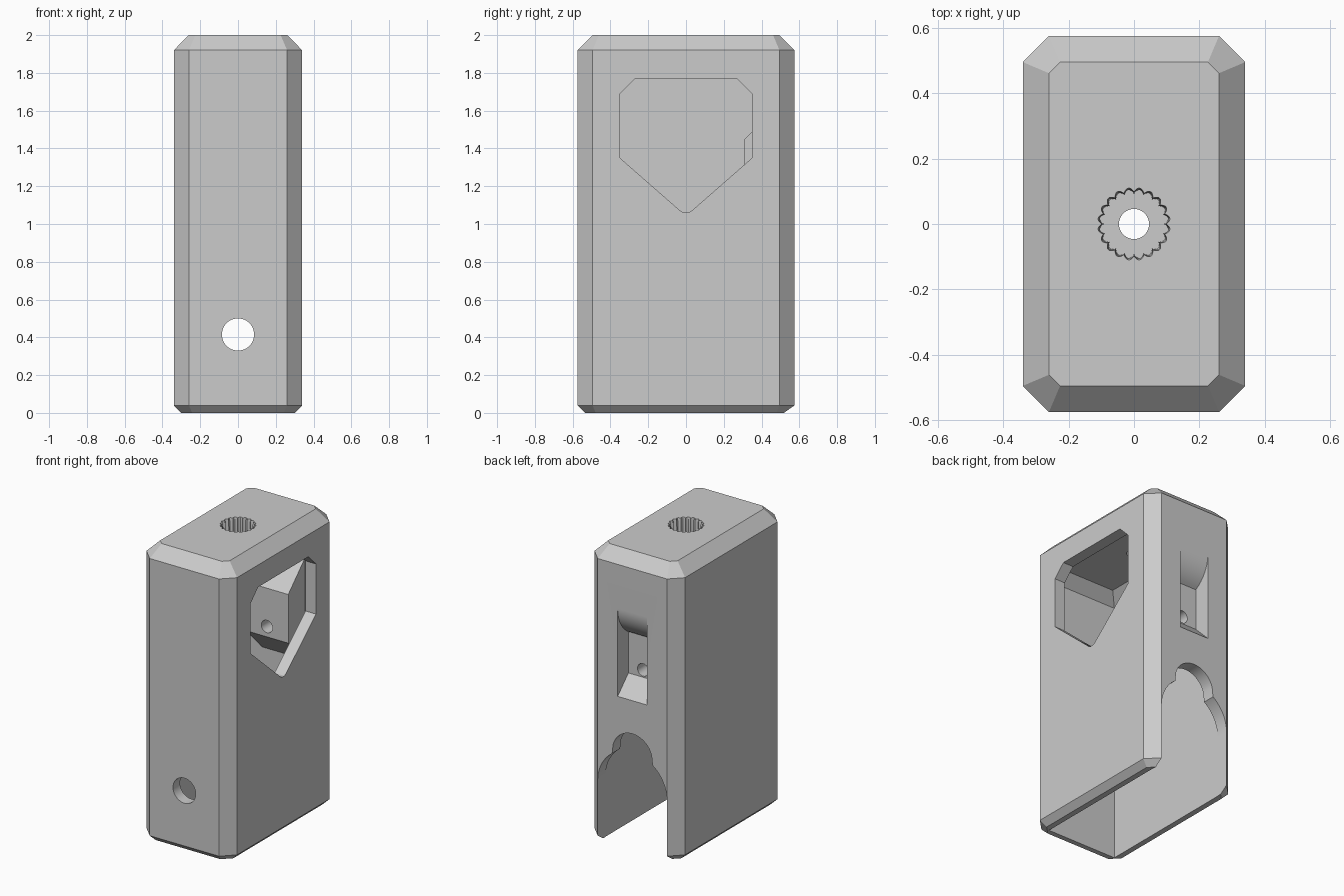
import bpy, bmesh
from math import sin, cos, pi, sqrt, radians

cube = bpy.data.objects.get("Cube")
if cube:
    bpy.data.objects.remove(cube)

grey = bpy.data.materials.new("plain grey")
grey.use_nodes = True
GREY = (0.6, 0.6, 0.6, 1)
grey.diffuse_color = GREY
grey.node_tree.nodes["Principled BSDF"].inputs["Base Color"].default_value = GREY


def loft(name, rings):
    """Closed solid through rings of equally many points."""
    bm = bmesh.new()
    loops = [[bm.verts.new(p) for p in ring] for ring in rings]
    n = len(loops[0])
    for a, b in zip(loops, loops[1:]):
        for i in range(n):
            j = (i + 1) % n
            bm.faces.new((a[i], a[j], b[j], b[i]))
    bm.faces.new(loops[0][::-1])
    bm.faces.new(loops[-1])
    bmesh.ops.recalc_face_normals(bm, faces=bm.faces)
    mesh = bpy.data.meshes.new(name)
    bm.to_mesh(mesh)
    bm.free()
    mesh.materials.append(grey)
    ob = bpy.data.objects.new(name, mesh)
    bpy.context.collection.objects.link(ob)
    return ob


def along_x(name, pts, half):
    return loft(name, [[(x, y, z) for y, z in pts] for x in (-half, half)])


def along_y(name, pts, lo, hi):
    return loft(name, [[(x, y, z) for x, z in pts] for y in (lo, hi)])


def circle(r, cz=0, n=48):
    return [(r * cos(2 * pi * i / n), cz + r * sin(2 * pi * i / n)) for i in range(n)]


def octagon(hx, hy, c, z):
    """Rectangle with cut corners."""
    return [(hx, hy - c, z), (hx - c, hy, z), (c - hx, hy, z), (-hx, hy - c, z),
            (-hx, c - hy, z), (c - hx, -hy, z), (hx - c, -hy, z), (hx, c - hy, z)]


def rect(hx, y0, y1, z):
    return [(hx, y0, z), (hx, y1, z), (-hx, y1, z), (-hx, y0, z)]


def combine(target, tool, operation="DIFFERENCE"):
    tool.hide_render = True
    mod = target.modifiers.new(tool.name, "BOOLEAN")
    mod.operation = operation
    mod.solver = "EXACT"
    mod.object = tool
    bpy.context.view_layer.objects.active = target
    bpy.ops.object.modifier_apply(modifier=mod.name)
    bpy.data.objects.remove(tool)


# Chamfered outer housing
housing = loft("housing", [octagon(0.3, 0.535, 0.057, 0), octagon(0.34, 0.575, 0.08, 0.04),
                           octagon(0.34, 0.575, 0.08, 1.92), octagon(0.26, 0.495, 0.034, 2)])

# Hollow inside, open at the bottom, with a chamfered ceiling
combine(housing, loft("cavity", [rect(0.262, -0.5, 0.49, -0.1), rect(0.262, -0.5, 0.49, 1.77),
                                 rect(0.19, -0.43, 0.42, 1.84)]))

# Block behind the back recess
combine(housing, along_x("guide_block", [(0.53, 1.67), (0.31, 1.45), (0.31, 1.12), (0.53, 0.9)],
                         0.16), "UNION")

# Back recess: curved top, flat inner face, sloped floor
ramp = [(0.345 + 0.23 * cos(radians(a)), 1.62 - 0.23 * sin(radians(a))) for a in range(0, 61, 5)]
combine(housing, along_x("back_recess",
                         [(0.66, 1.62)] + ramp + [(0.46, 1.14), (0.56, 1.04), (0.66, 0.94)], 0.11))
combine(housing, along_y("guide_hole", circle(0.042, 1.19), 0.25, 0.52))

# Back opening: a large arch with a smaller one on top
arch = []
for i in range(97):
    x = 0.26 * cos(pi * i / 96)
    z = 0.415 + sqrt(max(0, 0.26 ** 2 - x * x))
    if abs(x) < 0.15:
        z = max(z, 0.65 + sqrt(0.15 ** 2 - x * x))
    arch.append((x, z))
combine(housing, along_y("back_opening", arch + [(-0.26, -0.1), (0.26, -0.1)], 0.4, 0.7))

# Round hole in the front wall
combine(housing, along_y("front_hole", circle(0.085, 0.415), -0.7, -0.4))

# Pointed window in the left wall
half = [(0.27, 1.77), (0.35, 1.69), (0.35, 1.35), (0.03, 1.07), (0.012, 1.06)]
window = half + [(-y, z) for y, z in reversed(half)]
combine(housing, loft("side_window", [[(x, y, z) for y, z in window] for x in (0.2, 0.45)]))


# Scalloped socket in the top with a centre hole
def scallop(scale, z):
    ring = []
    for i in range(160):
        a = 2 * pi * i / 160
        r = scale * (0.1 + 0.013 * abs(sin(10 * a)))
        ring.append((r * cos(a), r * sin(a), z))
    return ring


combine(housing, loft("top_socket", [scallop(0.93, 1.875), scallop(0.95, 1.98), scallop(1.02, 2.02)]))
combine(housing, loft("centre_hole", [[(x, y, z) for x, y in circle(0.046)] for z in (1.7, 1.95)]))

# Smooth curved walls, sharp edges elsewhere
bpy.ops.object.select_all(action="DESELECT")
housing.select_set(True)
bpy.context.view_layer.objects.active = housing
bpy.ops.object.shade_smooth_by_angle(angle=radians(25))
